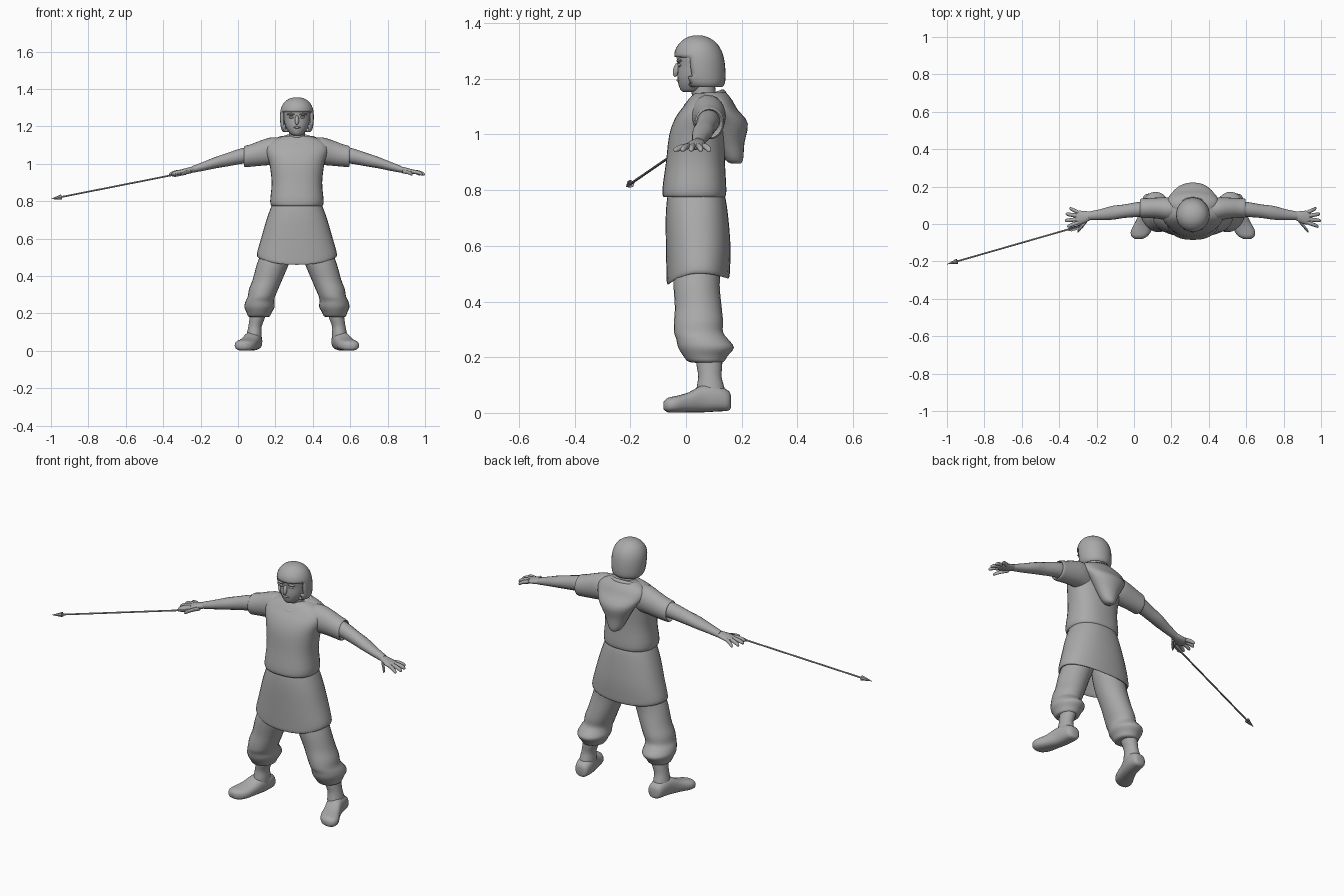
import bpy, bmesh, math
from mathutils import Vector, Matrix

if "Cube" in bpy.data.objects:
    bpy.data.objects.remove(bpy.data.objects["Cube"])

CX = 0.315  # figure stands off-centre, the arrow fills the other side
X, Y, Z = Vector((1, 0, 0)), Vector((0, 1, 0)), Vector((0, 0, 1))
SIDES = (("left", 1), ("right", -1))

grey = bpy.data.materials.new("plain grey")
grey.use_nodes = True
grey.diffuse_color = (0.4, 0.4, 0.4, 1)
grey.node_tree.nodes["Principled BSDF"].inputs["Base Color"].default_value = (0.4, 0.4, 0.4, 1)


def finish(name, bm, angle=50, offset=CX):
    bmesh.ops.recalc_face_normals(bm, faces=bm.faces[:])
    mesh = bpy.data.meshes.new(name)
    bm.to_mesh(mesh)
    bm.free()
    mesh.materials.append(grey)
    ob = bpy.data.objects.new(name, mesh)
    ob.location.x = offset
    bpy.context.collection.objects.link(ob)
    bpy.ops.object.select_all(action="DESELECT")
    ob.select_set(True)
    bpy.context.view_layer.objects.active = ob
    bpy.ops.object.shade_smooth_by_angle(angle=math.radians(angle))
    return ob


def spline(rows, steps):
    """Smooth curve through rows of (x, y, z, half width, half depth)."""
    rows = [Vector(r) for r in rows]
    out = []
    for i in range(len(rows) - 1):
        b, c = rows[i], rows[i + 1]
        a, d = rows[max(i - 1, 0)], rows[min(i + 2, len(rows) - 1)]
        for k in range(steps):
            t = k / steps
            out.append(0.5 * (2 * b + (c - a) * t + (2 * a - 5 * b + 4 * c - d) * t ** 2
                              + (3 * b - a - 3 * c + d) * t ** 3))
    return out + [rows[-1]]


def loft_mesh(rows, u=X, v=Y, sides=24, power=2.0, steps=3, mirror=1):
    bm = bmesh.new()
    rings = []
    for x, y, z, a, b in spline(rows, steps):
        ring = []
        for k in range(sides):
            ang = math.tau * k / sides
            c, s = math.cos(ang), math.sin(ang)
            p = Vector((x, y, z))
            p += u * a * math.copysign(abs(c) ** (2 / power), c)
            p += v * b * math.copysign(abs(s) ** (2 / power), s)
            p.x *= mirror
            ring.append(bm.verts.new(p))
        rings.append(ring)
    for r, q in zip(rings, rings[1:]):
        for k in range(sides):
            n = (k + 1) % sides
            bm.faces.new((r[k], r[n], q[n], q[k]))
    bm.faces.new(rings[0])
    bm.faces.new(rings[-1])
    return bm


def loft(name, rows, angle=50, **kw):
    return finish(name, loft_mesh(rows, **kw), angle)


def upright(rows):
    """Rows of (z, half width, front y, back y) to centred loft rows."""
    return [(0, (f + b) / 2, z, a, (b - f) / 2) for z, a, f, b in rows]


def blob(name, loc, scale, tilt=0):
    bm = bmesh.new()
    bmesh.ops.create_uvsphere(bm, u_segments=12, v_segments=8, radius=1)
    bm.transform(Matrix.Translation(loc) @ Matrix.Rotation(tilt, 4, "X") @ Matrix.Diagonal((*scale, 1)))
    return finish(name, bm)


# Tunic body with a loose hem
loft("tunic", upright([
    (.80, .12, -.06, .12), (.775, .133, -.078, .138), (.80, .143, -.085, .145), (.9, .135, -.072, .14),
    (1.0, .147, -.06, .142), (1.06, .165, -.038, .142), (1.1, .165, -.01, .145),
    (1.13, .13, .012, .14), (1.148, .075, .03, .12)]), power=2.4, sides=32)

# Skirt, hem dipping at front and back
bm = loft_mesh(upright([
    (.80, .125, -.06, .13), (.77, .138, -.068, .142), (.7, .163, -.073, .152), (.6, .192, -.072, .16),
    (.53, .212, -.07, .158), (.505, .212, -.068, .155), (.51, .2, -.058, .145), (.6, .17, -.045, .13)]),
    sides=32, power=2.3)
for v in bm.verts:
    drop = max(0, (.68 - v.co.z) / .18)
    face = (v.co.y - .044) / .11
    v.co.z -= (.042 if face < 0 else .02) * drop ** 2 * min(1, face * face)
finish("skirt", bm)

# Hood hanging down the back, and the rolled neckline
loft("hood", upright([
    (.895, .012, .165, .195), (.91, .035, .14, .205), (.97, .065, .11, .21), (1.04, .105, .09, .222),
    (1.09, .135, .07, .185), (1.125, .13, .05, .165), (1.15, .085, .05, .145)]))
bm = bmesh.new()
rolled = [[bm.verts.new(((.08 + .013 * math.cos(q)) * math.cos(p), (.068 + .013 * math.cos(q)) * math.sin(p),
                         .013 * math.sin(q)))
           for q in (math.tau * j / 8 for j in range(8))] for p in (math.tau * i / 32 for i in range(32))]
for i in range(32):
    r, n = rolled[i], rolled[(i + 1) % 32]
    for j in range(8):
        bm.faces.new((r[j], n[j], n[(j + 1) % 8], r[(j + 1) % 8]))
bm.transform(Matrix.Translation((0, .068, 1.125)) @ Matrix.Rotation(.36, 4, "X"))
finish("neckline", bm)

# Neck and head
loft("neck", upright([(1.08, .06, .02, .12), (1.13, .045, .022, .11), (1.17, .042, .018, .105),
                      (1.22, .045, .02, .105)]))
loft("head", upright([
    (1.152, .018, -.005, .04), (1.158, .032, -.018, .06), (1.18, .05, -.027, .085), (1.21, .064, -.031, .105),
    (1.25, .071, -.03, .12), (1.29, .072, -.033, .12), (1.33, .05, -.01, .1), (1.342, .02, .02, .06)]))
blob("nose", (0, -.034, 1.233), (.011, .012, .027), -.25)
blob("mouth", (0, -.026, 1.195), (.02, .008, .006))
for side, s in SIDES:
    blob(side + "_eye", (s * .029, -.023, 1.249), (.014, .007, .006))
    blob(side + "_brow", (s * .03, -.024, 1.265), (.024, .01, .006))

# Bobbed hair, opened over the face
bm = loft_mesh(upright([
    (1.17, .072, .0, .13), (1.185, .083, -.02, .14), (1.22, .089, -.035, .142), (1.265, .09, -.041, .138),
    (1.3, .084, -.04, .128), (1.33, .067, -.022, .108), (1.349, .04, .004, .08), (1.356, .012, .03, .055)]),
    sides=32)
bmesh.ops.delete(bm, geom=[f for f in bm.faces if len(f.verts) > 4 and f.calc_center_median().z < 1.2
                           or f.calc_center_median().z < 1.28 and f.calc_center_median().y < .015],
                 context="FACES")
hair = finish("hair", bm)
shell = hair.modifiers.new("thickness", "SOLIDIFY")
shell.thickness = .014
shell.offset = -1

for side, s in SIDES:
    # Sleeve and arm
    loft(side + "_sleeve", [
        (.06, .075, 1.06, .05, .07), (.13, .08, 1.068, .062, .074), (.19, .085, 1.058, .056, .068),
        (.245, .085, 1.045, .053, .06), (.275, .084, 1.04, .052, .057), (.28, .084, 1.04, .044, .049),
        (.25, .084, 1.045, .036, .04)], u=Y, v=Z, mirror=s)
    loft(side + "_arm", [
        (.2, .085, 1.055, .042, .045), (.29, .078, 1.043, .04, .042), (.37, .068, 1.023, .036, .036),
        (.43, .06, 1.008, .037, .031), (.5, .05, .987, .028, .024), (.56, .044, .97, .022, .018)],
        u=Y, v=Z, mirror=s, sides=16)
    # Hand
    loft(side + "_palm", [
        (.545, .044, .972, .02, .016), (.575, .038, .966, .031, .016), (.605, .034, .96, .037, .014),
        (.625, .034, .956, .034, .011), (.632, .034, .954, .024, .006)], u=Y, v=Z, mirror=s, sides=16)
    digits = ((.612, .062, .66, .084, "little_finger"), (.62, .044, .68, .054, "ring_finger"),
              (.62, .025, .684, .018, "middle_finger"), (.612, .009, .672, -.014, "index_finger"),
              (.565, .02, .618, -.042, "thumb"))
    for x0, y0, x1, y1, name in digits:
        rows = []
        for t, r in ((0, .011), (.5, .0105), (.88, .009), (1, .003)):
            rows.append((x0 + (x1 - x0) * t, y0 + (y1 - y0) * t, .959 - .016 * t * t, r, r))
        loft(f"{side}_{name}", rows, u=Y, v=Z, mirror=s, sides=10)
    # Baggy trouser leg gathered below the knee
    loft(side + "_trouser_leg", [
        (.085, .045, .6, .08, .08), (.105, .042, .53, .085, .085), (.13, .038, .46, .085, .083),
        (.158, .044, .38, .079, .084), (.178, .045, .33, .078, .088), (.19, .045, .29, .073, .088),
        (.198, .058, .265, .077, .093), (.2, .072, .235, .081, .1), (.202, .07, .205, .067, .08),
        (.203, .072, .185, .058, .065), (.205, .078, .18, .04, .045)], mirror=s)
    # Shin and shoe
    loft(side + "_shin", [
        (.203, .082, .22, .045, .05), (.214, .084, .17, .04, .046), (.224, .086, .13, .036, .042),
        (.228, .088, .09, .04, .05), (.232, .09, .05, .042, .055)], mirror=s)
    loft(side + "_shoe", [
        (.224, .162, .04, .015, .02), (.226, .152, .044, .036, .036), (.23, .11, .052, .045, .047),
        (.24, .06, .051, .046, .049), (.258, .01, .038, .05, .036), (.276, -.035, .031, .055, .03),
        (.286, -.065, .028, .043, .026), (.29, -.08, .026, .02, .014)],
        u=X, v=Z, power=2.5, mirror=s)

# Arrow held out from the right hand
tail, tip = Vector((-.265, -.004, .957)), Vector((-1, -.215, .812))
axis = tail - tip
u = axis.cross(Z).normalized()
v = axis.cross(u).normalized()


def along(t, r):
    return (*(tip + axis * t), r, r)


arrow_parts = (("arrow_shaft", ((.05, .0045), (1, .0045))),
               ("arrow_head", ((0, .0005), (.075, .014), (.06, .004))))
for name, rows in arrow_parts:
    ob = loft(name, [along(*r) for r in rows], angle=30, u=u, v=v, sides=8, steps=1)
    ob.location.x = 0
bm = bmesh.new()
for k in range(3):
    out = u * math.cos(math.tau * k / 3) + v * math.sin(math.tau * k / 3)
    edge = ((.87, .003), (.9, .015), (.99, .015), (.97, .003))
    bm.faces.new([bm.verts.new(tip + axis * t + out * r) for t, r in edge])
finish("arrow_feathers", bm, offset=0)
